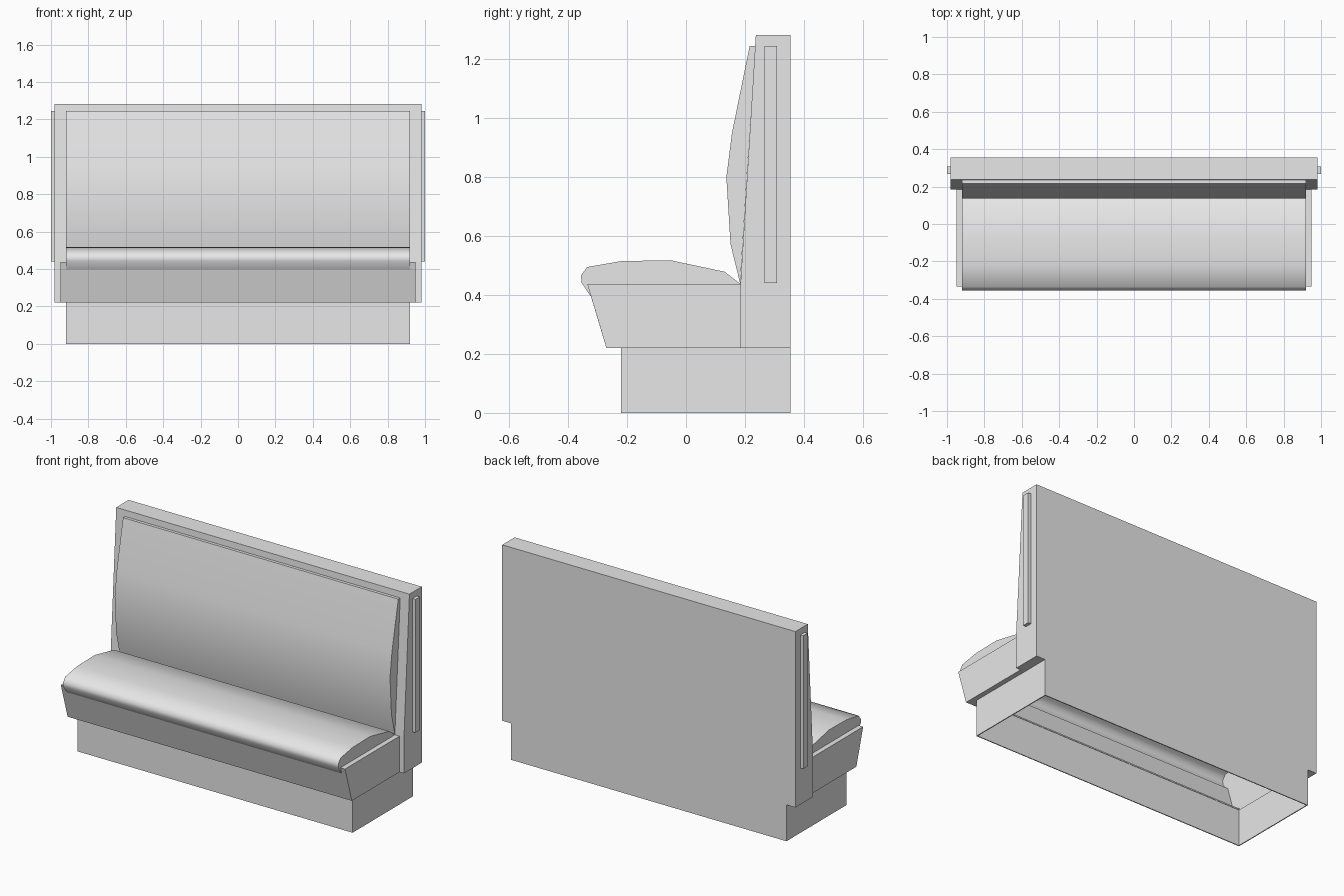
import bpy
import bmesh
import math

if "Cube" in bpy.data.objects:
    bpy.data.objects.remove(bpy.data.objects["Cube"], do_unlink=True)

# Single neutral colour
grey = bpy.data.materials.new("neutral grey")
grey.use_nodes = True
colour = (0.8, 0.8, 0.8, 1)
grey.diffuse_color = colour
grey.node_tree.nodes["Principled BSDF"].inputs["Base Color"].default_value = colour


def finish(name, bm):
    bmesh.ops.recalc_face_normals(bm, faces=bm.faces)
    mesh = bpy.data.meshes.new(name)
    bm.to_mesh(mesh)
    bm.free()
    mesh.materials.append(grey)
    obj = bpy.data.objects.new(name, mesh)
    bpy.context.collection.objects.link(obj)
    return obj


def prism(name, profile, x0, x1, closed=True, smooth=False):
    """Sweep a (y, z) profile along x and cap both ends."""
    bm = bmesh.new()
    rings = [[bm.verts.new((x, y, z)) for y, z in profile] for x in (x0, x1)]
    count = len(profile)
    for i in range(count if closed else count - 1):
        j = (i + 1) % count
        bm.faces.new((rings[0][i], rings[0][j], rings[1][j], rings[1][i]))
    for ring in rings:
        bm.faces.new(ring)
    obj = finish(name, bm)
    if smooth:
        bpy.ops.object.select_all(action="DESELECT")
        obj.select_set(True)
        bpy.context.view_layer.objects.active = obj
        bpy.ops.object.shade_smooth_by_angle(angle=math.radians(65))
    return obj


def rect(y0, y1, z0, z1):
    return [(y0, z0), (y1, z0), (y1, z1), (y0, z1)]


# Plinth: four thin walls, open above and below
bm = bmesh.new()
lower, upper = [[bm.verts.new((x, y, z)) for x, y in
                 ((-0.92, -0.22), (0.92, -0.22), (0.92, 0.355), (-0.92, 0.355))]
                for z in (0, 0.22)]
for i in range(4):
    j = (i + 1) % 4
    bm.faces.new((lower[i], lower[j], upper[j], upper[i]))
plinth = finish("plinth", bm)
walls = plinth.modifiers.new("wall thickness", "SOLIDIFY")
walls.thickness = 0.008
walls.offset = -1

# Backrest frame with a leaning front
prism("back_panel", [(0.185, 0.22), (0.185, 0.44), (0.237, 1.283),
                     (0.355, 1.283), (0.355, 0.22)], -0.98, 0.98)

# Seat box: front board with its underside
prism("seat_front_board", [(-0.27, 0.22), (-0.324, 0.4), (-0.314, 0.4),
                           (-0.262, 0.228), (-0.212, 0.228), (-0.212, 0.22)],
      -0.92, 0.92)

# End boards and side trim strips on both ends
for side, s in (("left", 1), ("right", -1)):
    prism(side + "_seat_end", [(-0.27, 0.22), (0.185, 0.22), (0.185, 0.437),
                               (-0.335, 0.437)], s * 0.92, s * 0.95)
    prism(side + "_trim_strip", rect(0.267, 0.308, 0.44, 1.245), s * 0.98, s)

# Cushions
prism("seat_cushion", [(-0.325, 0.398), (-0.355, 0.443), (-0.356, 0.467),
                       (-0.335, 0.495), (-0.22, 0.515), (-0.053, 0.518),
                       (0.131, 0.479), (0.184, 0.438)],
      -0.92, 0.92, closed=False, smooth=True)
prism("back_cushion", [(0.184, 0.438), (0.151, 0.573), (0.137, 0.8),
                       (0.156, 0.95), (0.216, 1.245), (0.235, 1.245)],
      -0.92, 0.92, smooth=True)
